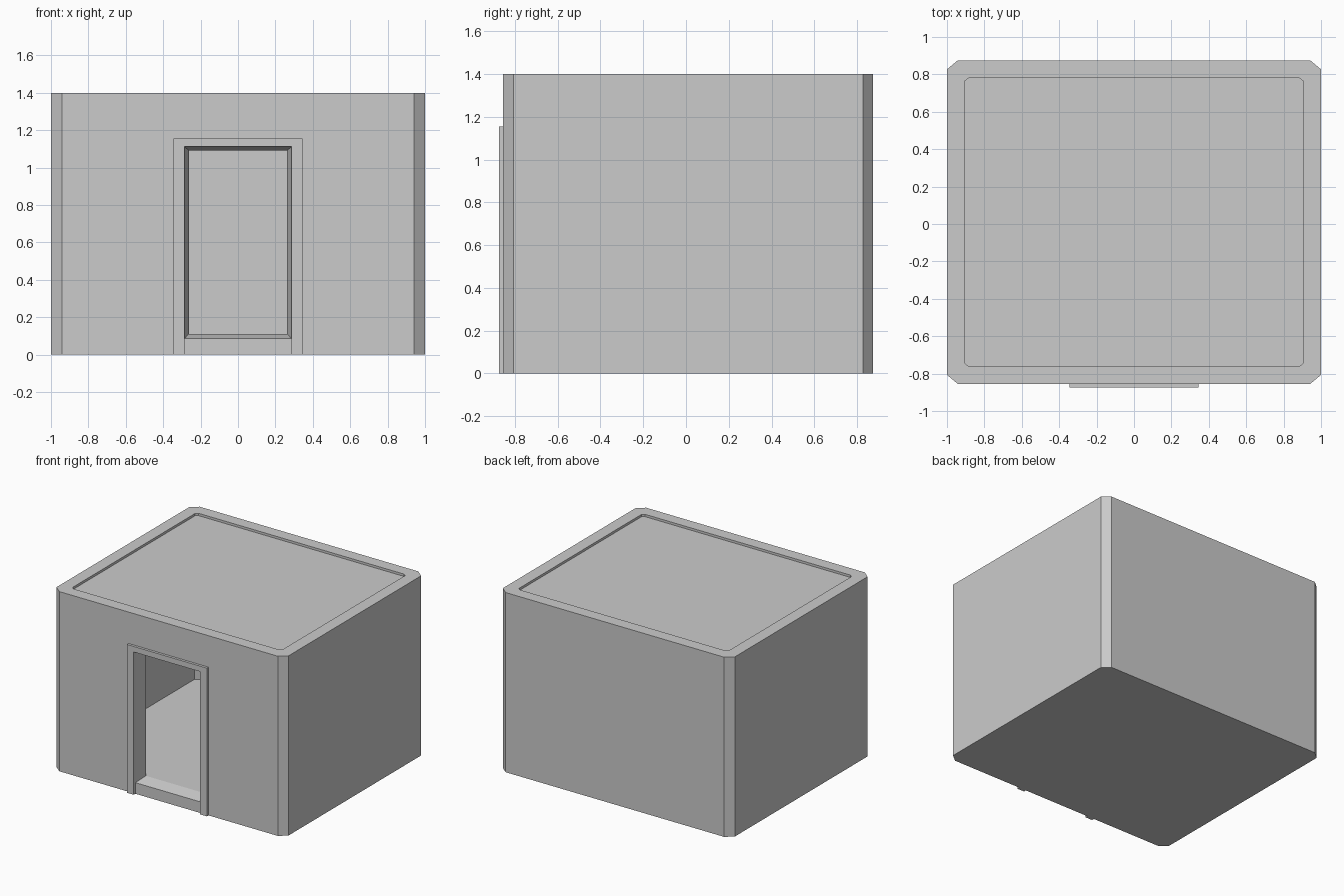
import bpy, bmesh

if "Cube" in bpy.data.objects:
    bpy.data.objects.remove(bpy.data.objects["Cube"])

Y0, Y1, H = -0.855, 0.875, 1.4
WALL = 0.095


def loft(name, a, b, helper=False):
    """Solid between two matching outlines."""
    bm = bmesh.new()
    va, vb = [bm.verts.new(p) for p in a], [bm.verts.new(p) for p in b]
    n = len(va)
    bm.faces.new(va)
    bm.faces.new(vb)
    for i in range(n):
        j = (i + 1) % n
        bm.faces.new((va[i], va[j], vb[j], vb[i]))
    bmesh.ops.recalc_face_normals(bm, faces=bm.faces)
    me = bpy.data.meshes.new(name)
    bm.to_mesh(me)
    bm.free()
    ob = bpy.data.objects.new(name, me)
    bpy.context.collection.objects.link(ob)
    ob.hide_render = helper
    return ob


def octagon(inset, cx, cy, z):
    """Chamfered rectangle following the building footprint."""
    x, y0, y1 = 1 - inset, Y0 + inset, Y1 - inset
    return [(-x + cx, y0, z), (x - cx, y0, z), (x, y0 + cy, z), (x, y1 - cy, z),
            (x - cx, y1, z), (-x + cx, y1, z), (-x, y1 - cy, z), (-x, y0 + cy, z)]


def opening(x, z0, z1, y):
    return [(-x, y, z0), (x, y, z0), (x, y, z1), (-x, y, z1)]


# Walls, floor and roof in one shell
shell = loft("building_shell", octagon(0, .058, .048, 0), octagon(0, .058, .048, H))

# Cutters: room, shallow roof recess, tapered doorway
cutters = [
    loft("room_cutter", octagon(WALL, .03, .025, .11), octagon(WALL, .03, .025, 1.3), True),
    loft("roof_recess_cutter", octagon(WALL, .02, .016, H - .018),
         octagon(WALL, .02, .016, H + .1), True),
    loft("doorway_cutter", opening(.286, .086, 1.112, Y0 - .002),
         opening(.262, .111, 1.09, Y0 + WALL + .004), True),
]
for c in cutters:
    m = shell.modifiers.new(c.name, 'BOOLEAN')
    m.operation, m.solver, m.object = 'DIFFERENCE', 'EXACT', c
    c.hide_set(True)

# Door surround: flat arch profile standing proud of the wall
xo, xi, zo, zi = .345, .286, 1.155, 1.112
arch = [(-xo, 0), (-xi, 0), (-xi, zi), (xi, zi), (xi, 0), (xo, 0), (xo, zo), (-xo, zo)]
loft("door_surround", [(x, -.875, z) for x, z in arch], [(x, Y0, z) for x, z in arch])
